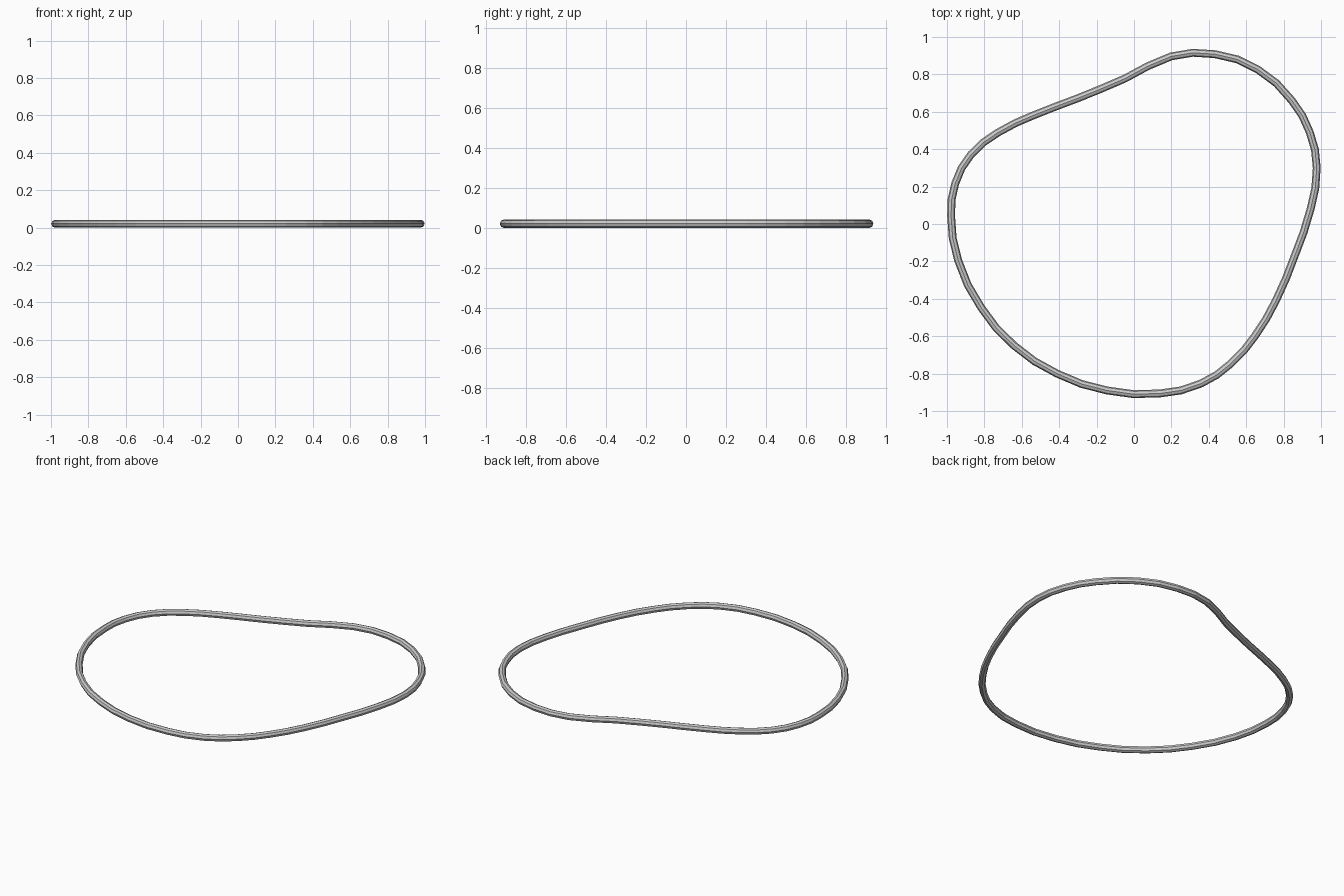
import bpy

if "Cube" in bpy.data.objects:
    bpy.data.objects.remove(bpy.data.objects["Cube"])

# Centre line of the wobbly closed loop, seen from above
PATH = [
    (.977, .30), (.945, .083), (.86, -.168), (.759, -.409), (.646, -.60),
    (.518, -.746), (.358, -.853), (.139, -.906), (-.144, -.89), (-.411, -.80),
    (-.641, -.65), (-.817, -.447), (-.94, -.195), (-.978, .045), (-.956, .216),
    (-.871, .372), (-.727, .489), (-.54, .58), (-.304, .671), (-.048, .778),
    (.198, .896), (.433, .908), (.662, .826), (.844, .66), (.94, .49),
]
RADIUS = 0.021

# Round cord swept along the loop
curve = bpy.data.curves.new("cord_loop", 'CURVE')
curve.dimensions = '3D'
curve.resolution_u = 2
curve.bevel_depth = RADIUS
curve.bevel_resolution = 2
spline = curve.splines.new('BEZIER')
spline.bezier_points.add(len(PATH) - 1)
for point, (x, y) in zip(spline.bezier_points, PATH):
    point.co = (x, y, RADIUS)
    point.handle_left_type = point.handle_right_type = 'AUTO'
spline.use_cyclic_u = True
spline.use_smooth = False

loop = bpy.data.objects.new("cord_loop", curve)
bpy.context.collection.objects.link(loop)

# Turn the curve into a mesh
bpy.context.view_layer.objects.active = loop
loop.select_set(True)
bpy.ops.object.convert(target='MESH')
